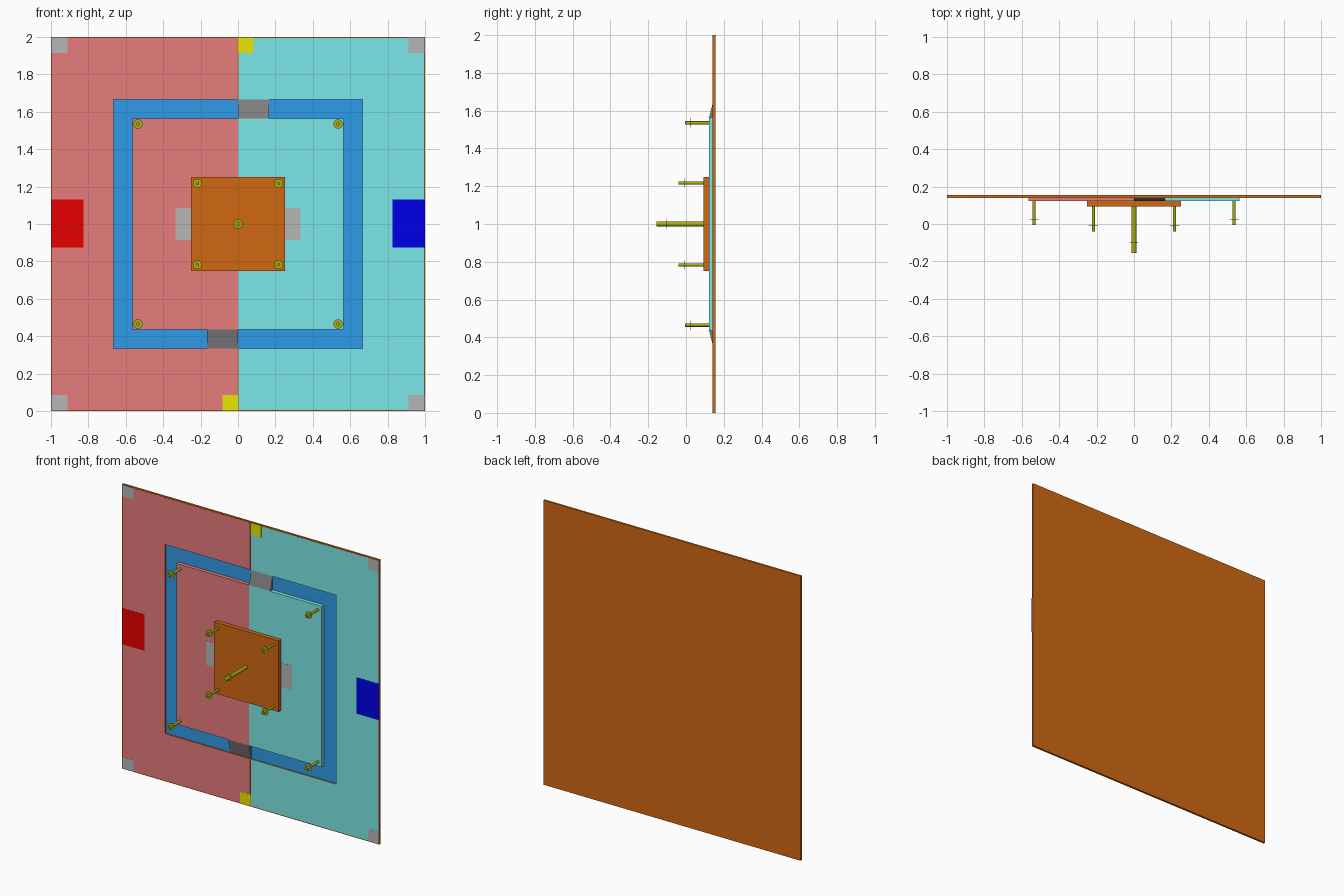
import bpy, bmesh
from math import pi
from mathutils import Matrix

if "Cube" in bpy.data.objects:
    bpy.data.objects.remove(bpy.data.objects["Cube"])

COLOURS = {
    "wood": (0.64, 0.14, 0.006), "pink": (0.8, 0.2, 0.2), "cyan": (0.2, 0.8, 0.8),
    "sky": (0.03, 0.33, 0.8), "red": (0.8, 0.0, 0.0), "blue": (0.0, 0.0, 0.8),
    "yellow": (0.8, 0.8, 0.0), "pale_grey": (0.47, 0.47, 0.47),
    "grey": (0.22, 0.22, 0.22), "brass": (0.42, 0.42, 0.005),
}
MATS = {}
for key, rgb in COLOURS.items():
    MATS[key] = bpy.data.materials.new(key)
    MATS[key].diffuse_color = (*rgb, 1)

# Depth levels, from the back of the board to the front
BACK, FLOOR, BOARD, DECK, BLOCK = 0.156, 0.149, 0.141, 0.123, 0.093
MOAT, INNER = 0.665, 0.565          # half widths of the moat
SKIN = 0.001


def finish(name, bm, colour):
    bmesh.ops.recalc_face_normals(bm, faces=bm.faces[:])
    mesh = bpy.data.meshes.new(name)
    bm.to_mesh(mesh)
    bm.free()
    mesh.materials.append(MATS[colour])
    ob = bpy.data.objects.new(name, mesh)
    bpy.context.collection.objects.link(ob)
    return ob


def prism(name, outline, direction, colour):
    """Extrude a closed 3D outline along a direction."""
    bm = bmesh.new()
    face = bm.faces.new([bm.verts.new(p) for p in outline])
    ext = bmesh.ops.extrude_face_region(bm, geom=[face])["geom"]
    bmesh.ops.translate(bm, vec=direction,
                        verts=[v for v in ext if isinstance(v, bmesh.types.BMVert)])
    return finish(name, bm, colour)


def panel(name, points, front, back, colour):
    return prism(name, [(x, back, z) for x, z in points], (0, front - back, 0), colour)


def slab(name, x0, x1, z0, z1, front, back, colour):
    return panel(name, [(x0, z0), (x1, z0), (x1, z1), (x0, z1)], front, back, colour)


def half_ring(s, edge, seam, hole):
    """C-shaped outline around one half of the moat, s = side."""
    out = [(seam, -1 + edge), (1 - edge, -1 + edge), (1 - edge, 1 - edge), (seam, 1 - edge),
           (seam, hole), (hole, hole), (hole, -hole), (seam, -hole)]
    return [(s * x, z + 1) for x, z in out]


def pin(name, x, z, base, tip, radius):
    """Round peg with a thin collar near its tip."""
    bm = bmesh.new()
    collar = tip + 0.22 * (base - tip)
    for r, a, b in ((radius, tip, base), (0.025, collar - 0.001, collar + 0.001)):
        mat = Matrix.Translation((x, (a + b) / 2, z)) @ Matrix.Rotation(pi / 2, 4, 'X')
        bmesh.ops.create_cone(bm, cap_ends=True, segments=24, radius1=r, radius2=r,
                              depth=b - a, matrix=mat)
    ob = finish(name, bm, "brass")
    for p in ob.data.polygons:
        p.use_smooth = len(p.vertices) == 4


# Back board and the moat floor
slab("back_board", -1, 1, 0, 2, FLOOR + SKIN, BACK, "wood")
slab("moat_floor", -MOAT, MOAT, 1 - MOAT, 1 + MOAT, FLOOR, FLOOR + SKIN, "sky")

for s, side, colour in ((-1, "left", "pink"), (1, "right", "cyan")):
    # Wooden surround with a coloured playing surface
    panel(f"{side}_surround", half_ring(s, 0, 0, MOAT), BOARD, FLOOR + SKIN, "wood")
    panel(f"{side}_field", half_ring(s, 0.006, 0.003, MOAT), BOARD - SKIN, BOARD, colour)
    # Raised deck inside the moat
    slab(f"{side}_deck", *sorted((0, s * INNER)), 1 - INNER, 1 + INNER, DECK, FLOOR, colour)
    # Large goal patch and grey patch beside the central block
    slab(f"{side}_goal", *sorted((s * 0.825, s)), 0.875, 1.13, BOARD - 2 * SKIN, BOARD,
         "red" if s < 0 else "blue")
    slab(f"{side}_deck_patch", *sorted((s * 0.24, s * 0.335)), 0.915, 1.085,
         DECK - SKIN, DECK, "pale_grey")
    # Yellow edge patch and ramp across the moat, rotated half a turn per side
    slab(f"{side}_edge_patch", *sorted((0, s * 0.083)), *sorted((1 + s * 0.915, 1 + s * 0.996)),
         BOARD - 2 * SKIN, BOARD, "yellow")
    prism(f"{side}_ramp", [(0, DECK, 1 + s * INNER), (0, FLOOR, 1 + s * INNER),
                           (0, FLOOR, 1 + s * MOAT), (0, FLOOR - SKIN, 1 + s * MOAT)],
          (s * 0.165, 0, 0), "grey")
    for t, level in ((-1, "lower"), (1, "upper")):
        # Corner patches and corner pins
        slab(f"{level}_{side}_corner_patch", *sorted((s * 0.912, s * 0.996)),
             *sorted((1 + t * 0.915, 1 + t * 0.996)), BOARD - 2 * SKIN, BOARD, "pale_grey")
        pin(f"{level}_{side}_deck_pin", s * 0.535, 1 + t * 0.535, DECK, -0.006, 0.009)
        pin(f"{level}_{side}_block_pin", s * 0.217, 1 + t * 0.217, BLOCK, -0.039, 0.008)

# Central block and its long pin
slab("central_block", -0.25, 0.25, 0.75, 1.25, BLOCK, DECK, "wood")
pin("centre_pin", 0, 1, BLOCK, -0.156, 0.0125)

for m in bpy.data.materials:
    if m.users and not m.is_grease_pencil:
        m.use_nodes = True
        m.node_tree.nodes["Principled BSDF"].inputs["Base Color"].default_value = m.diffuse_color
